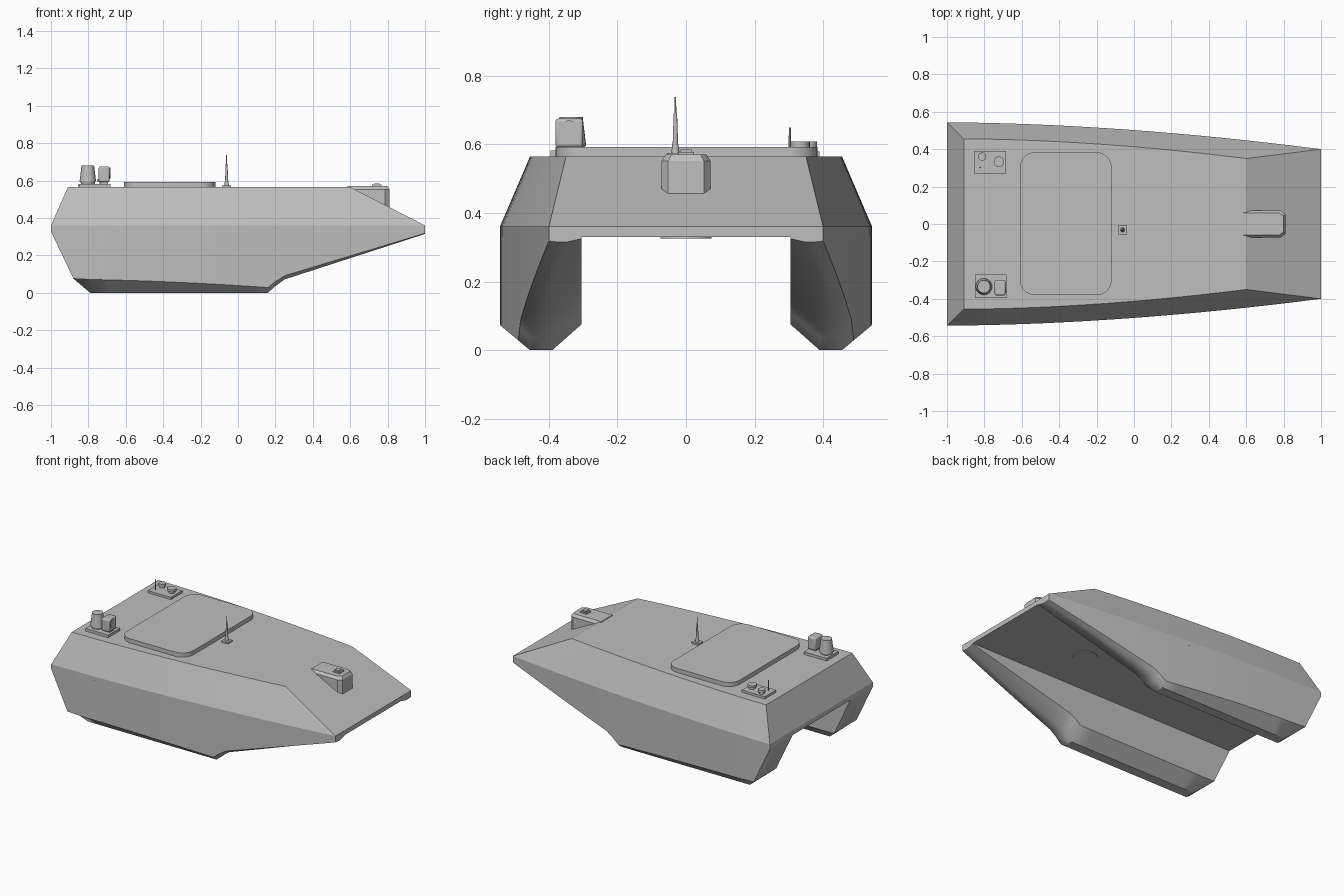
import bpy, bmesh, math
from mathutils import Vector

old = bpy.data.objects.get("Cube")
if old:
    bpy.data.objects.remove(old, do_unlink=True)

grey = bpy.data.materials.new("hull_grey")
grey.use_nodes = True
colour = (0.52, 0.52, 0.52, 1)
grey.diffuse_color = colour
grey.node_tree.nodes["Principled BSDF"].inputs["Base Color"].default_value = colour

DECK = 0.565


def finish(name, bm, smooth=30):
    bmesh.ops.recalc_face_normals(bm, faces=bm.faces)
    mesh = bpy.data.meshes.new(name)
    bm.to_mesh(mesh)
    bm.free()
    ob = bpy.data.objects.new(name, mesh)
    bpy.context.collection.objects.link(ob)
    mesh.materials.append(grey)
    bpy.ops.object.select_all(action='DESELECT')
    ob.select_set(True)
    bpy.context.view_layer.objects.active = ob
    bpy.ops.object.shade_smooth_by_angle(angle=math.radians(smooth))
    return ob


def bevel(ob, width, segments=2):
    mod = ob.modifiers.new("edge", 'BEVEL')
    mod.width, mod.segments = width, segments


def loft(name, rings, smooth=30):
    """Skin matching closed rings and cap both ends with strips of quads."""
    bm = bmesh.new()
    rows = [[bm.verts.new(p) for p in ring] for ring in rings]
    n = len(rows[0])
    for a, b in zip(rows, rows[1:]):
        for i in range(n):
            j = (i + 1) % n
            bm.faces.new((a[i], a[j], b[j], b[i]))
    for row in (rows[0], rows[-1]):
        for i in range(n // 2 - 1):
            bm.faces.new((row[i], row[i + 1], row[n - 2 - i], row[n - 1 - i]))
    return finish(name, bm, smooth)


def prism(name, outline, z0, z1):
    bm = bmesh.new()
    base = bm.faces.new([bm.verts.new((x, y, z0)) for x, y in outline])
    top = bmesh.ops.extrude_face_region(bm, geom=[base])["geom"]
    for v in top:
        if isinstance(v, bmesh.types.BMVert):
            v.co.z = z1
    return finish(name, bm)


def box(name, x0, x1, y0, y1, z0, z1):
    return prism(name, [(x0, y0), (x1, y0), (x1, y1), (x0, y1)], z0, z1)


def tube(name, x, y, z0, z1, r0, r1, sides=24, turn=None):
    bm = bmesh.new()
    bmesh.ops.create_cone(bm, cap_ends=True, segments=sides, radius1=r0, radius2=r1, depth=z1 - z0)
    ob = finish(name, bm)
    ob.location = (x, y, (z0 + z1) / 2)
    if turn:
        ob.rotation_euler.y = turn
    return ob


def rail_width(x):
    return 0.543 - 0.143 * ((x + 1) / 2) ** 1.8


# Upper hull: thin rail band below a sloping side and flat deck
rings = []
steps = 24
for k in range(steps + 1):
    t = k / steps
    x, w = -1 + 2 * t, rail_width(-1 + 2 * t)
    xd, wd = -0.91 + 1.51 * t, 0.455 - 0.105 * t ** 1.8
    half = [(x, w, 0.33), (x, w, 0.36), (xd, wd, DECK)]
    rings.append(half + [(px, -py, pz) for px, py, pz in reversed(half)])
loft("upper_hull", rings, 20)


# Twin floats: chamfered section, raked stern, rising bow
def float_ring(x, keel, chine, side):
    w = rail_width(x)
    inner = 0.305
    flat_out = min(0.455, w - 0.03)
    flat_in = min(0.39, flat_out - 0.02)
    outer_z = keel + chine * min(1, (w - flat_out) / 0.09)
    pts = [(inner, 0.335), (inner, keel + chine), (flat_in, keel),
           (flat_out, keel), (w, outer_z), (w, 0.335)]
    return [(x, side * y, z) for y, z in pts]


stations = [(-1, 0.328, 0), (-0.88, 0.076, 0), (-0.79, 0, 0.075)]
stations += [(-0.79 + 0.95 * i / 10, 0, 0.075) for i in range(1, 11)]
stations += [(0.2, 0.036, 0.07), (0.25, 0.072, 0.06)]
stations += [(0.25 + 0.75 * i / 8, 0.072 + 0.243 * i / 8, 0.06 - 0.05 * i / 8) for i in range(1, 9)]
for side, label in ((1, "back"), (-1, "front")):
    loft(label + "_float", [float_ring(*s, side) for s in stations], 35)

# Round cover under the bridge deck
tube("tunnel_cover", 0.38, 0, 0.326, 0.332, 0.075, 0.075, 32)

# Large rounded hatch
corners = []
for cx, cy, start in ((-0.2, 0.303, 0), (-0.53, 0.303, 90), (-0.53, -0.3, 180), (-0.2, -0.3, 270)):
    for i in range(9):
        a = math.radians(start + i * 90 / 8)
        corners.append((cx + 0.08 * math.cos(a), cy + 0.08 * math.sin(a)))
prism("deck_hatch", corners, DECK - 0.005, 0.593)

# Central mast
box("mast_base", -0.085, -0.037, -0.055, -0.007, DECK - 0.005, 0.575)
tube("mast_collar", -0.061, -0.031, 0.575, 0.6, 0.012, 0.009, 16)
tube("mast_pole", -0.061, -0.031, 0.6, 0.69, 0.008, 0.005, 12)
tube("mast_tip", -0.061, -0.031, 0.69, 0.738, 0.003, 0.002, 8)

# Sensor station at the stern, front side
box("sensor_plate", -0.85, -0.682, -0.395, -0.27, DECK - 0.005, 0.583)
tube("sensor_foot", -0.803, -0.335, 0.58, 0.595, 0.036, 0.04)
tube("sensor_drum", -0.803, -0.335, 0.595, 0.66, 0.044, 0.036)
tube("sensor_cap", -0.803, -0.335, 0.66, 0.68, 0.036, 0.034)
box("camera_mount", -0.735, -0.695, -0.36, -0.32, 0.58, 0.6)
bevel(box("camera_head", -0.745, -0.687, -0.381, -0.3, 0.592, 0.675), 0.008)
tube("camera_lens", -0.686, -0.341, 0.638, 0.644, 0.029, 0.029, 24, math.pi / 2)

# Aerial station at the stern, back side
box("aerial_plate", -0.855, -0.685, 0.27, 0.39, DECK - 0.005, 0.58)
for label, x, y, r in (("small", -0.812, 0.36, 0.022), ("large", -0.722, 0.333, 0.028)):
    tube(label + "_dome_stem", x, y, 0.575, 0.593, r * 0.7, r * 0.7)
    tube(label + "_dome", x, y, 0.593, 0.609, r, r)
tube("whip_aerial", -0.822, 0.303, 0.575, 0.65, 0.004, 0.003, 8)

# Bow housing with chamfered nose, standing out of the sloped foredeck
nose = [(0.585, -0.072), (0.785, -0.072), (0.81, -0.052),
        (0.81, 0.052), (0.785, 0.072), (0.585, 0.072)]
prism("bow_housing", nose, 0.45, 0.552)
loft("bow_housing_roof", [[(x, y, 0.552) for x, y in nose],
                          [(0.585 + (x - 0.585) * 0.95, y * 0.82, 0.57) for x, y in nose]])
box("bow_light_base", 0.717, 0.767, -0.024, 0.024, 0.565, 0.578)
box("bow_light", 0.727, 0.757, -0.016, 0.016, 0.578, 0.585)
